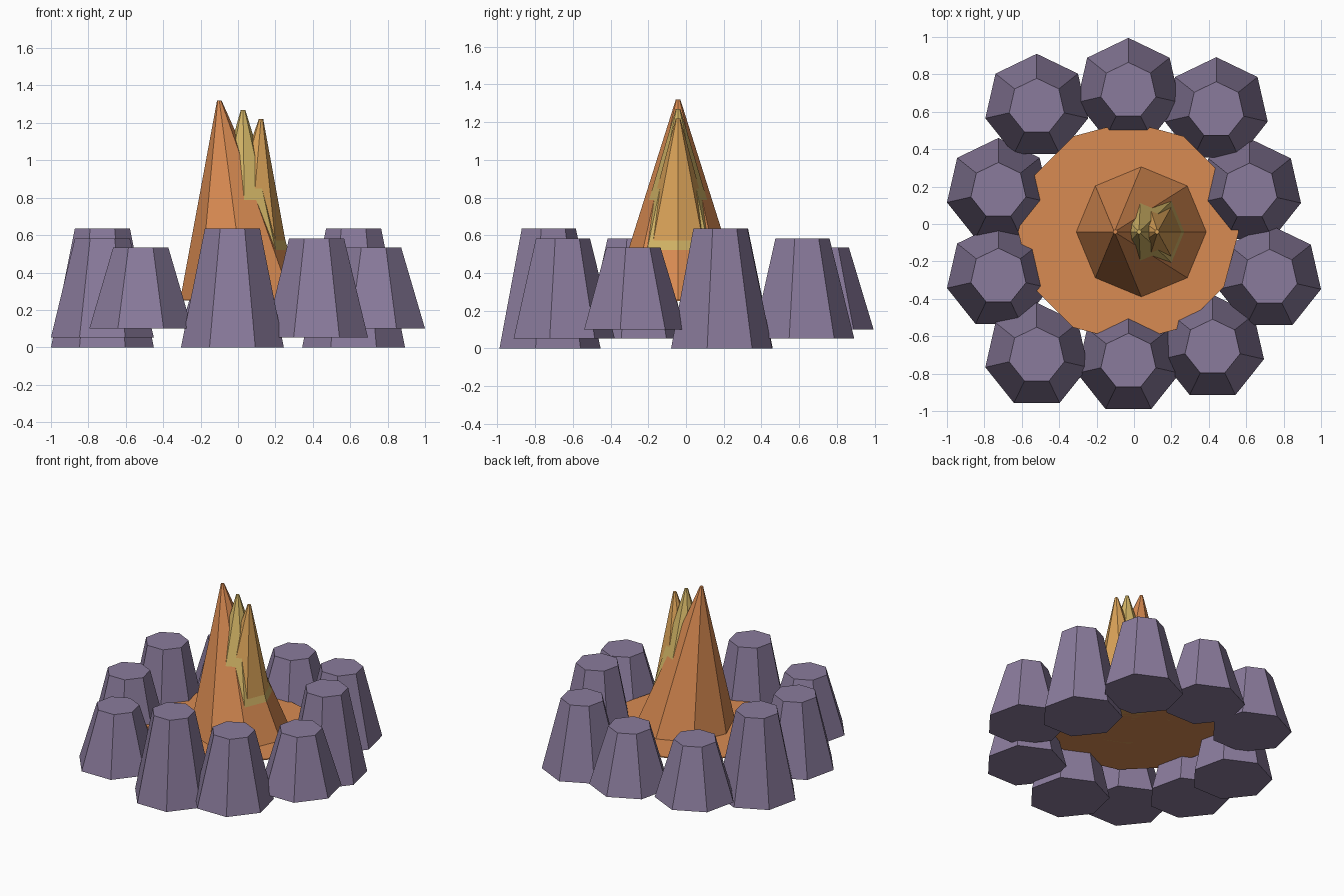
import bpy, bmesh
from math import sin, cos, tau
from mathutils import Vector

cube = bpy.data.objects.get("Cube")
if cube:
    bpy.data.objects.remove(cube, do_unlink=True)


def material(name, rgb):
    m = bpy.data.materials.new(name)
    m.use_nodes = True
    m.diffuse_color = (*rgb, 1)
    m.node_tree.nodes["Principled BSDF"].inputs["Base Color"].default_value = (*rgb, 1)
    return m


def frustum(name, mat, sides, start, base, r_base, top, r_top):
    """Flat-shaded solid between two horizontal polygons; the top may lean."""
    bm = bmesh.new()
    rings = []
    for centre, r in ((base, r_base), (top, r_top)):
        rings.append([bm.verts.new(Vector(centre) + Vector((r * cos(start + tau * i / sides),
                                                           r * sin(start + tau * i / sides), 0)))
                      for i in range(sides)])
    low, high = rings
    bm.faces.new(low[::-1])
    bm.faces.new(high)
    for i in range(sides):
        j = (i + 1) % sides
        bm.faces.new((low[i], low[j], high[j], high[i]))
    mesh = bpy.data.meshes.new(name)
    bm.to_mesh(mesh)
    bm.free()
    mesh.materials.append(mat)
    ob = bpy.data.objects.new(name, mesh)
    bpy.context.collection.objects.link(ob)
    return ob


stone = material("purple stone", (0.254, 0.198, 0.332))
orange = material("orange", (0.694, 0.258, 0.084))
yellow = material("yellow", (0.651, 0.462, 0.133))
amber = material("amber", (0.694, 0.361, 0.098))

# Ring of seven-sided stones: x, y and how far each is squashed at both ends
stones = [(-0.03, -0.735, 0), (0.42, -0.66, 0.053), (0.725, -0.286, 0.1),
          (0.618, 0.175, 0), (0.44, 0.61, 0.053), (-0.03, 0.713, 0.1),
          (-0.52, 0.628, 0.1), (-0.725, 0.178, 0), (-0.725, -0.28, 0.053),
          (-0.52, -0.703, 0.1)]
for n, (x, y, squash) in enumerate(stones, 1):
    frustum(f"stone_{n}", stone, 7, tau / 4, (x, y, squash), 0.282,
            (x, y, 0.635 - squash), 0.151)

# Ember bed
frustum("ember_bed", orange, 12, 0, (-0.03, -0.042, 0.25), 0.59,
        (-0.03, -0.042, 0.258), 0.59)

# Three nested flames sharing a base, each leaning to its own tip
flames = [("large_flame", orange, 0.35, -0.1, 1.32),
          ("middle_flame", yellow, 0.312, 0.027, 1.27),
          ("small_flame", amber, 0.272, 0.123, 1.22)]
for name, mat, radius, tip_x, tip_z in flames:
    frustum(name, mat, 8, 0, (0.04, -0.042, 0.25), radius, (tip_x, -0.042, tip_z), 0.012)
